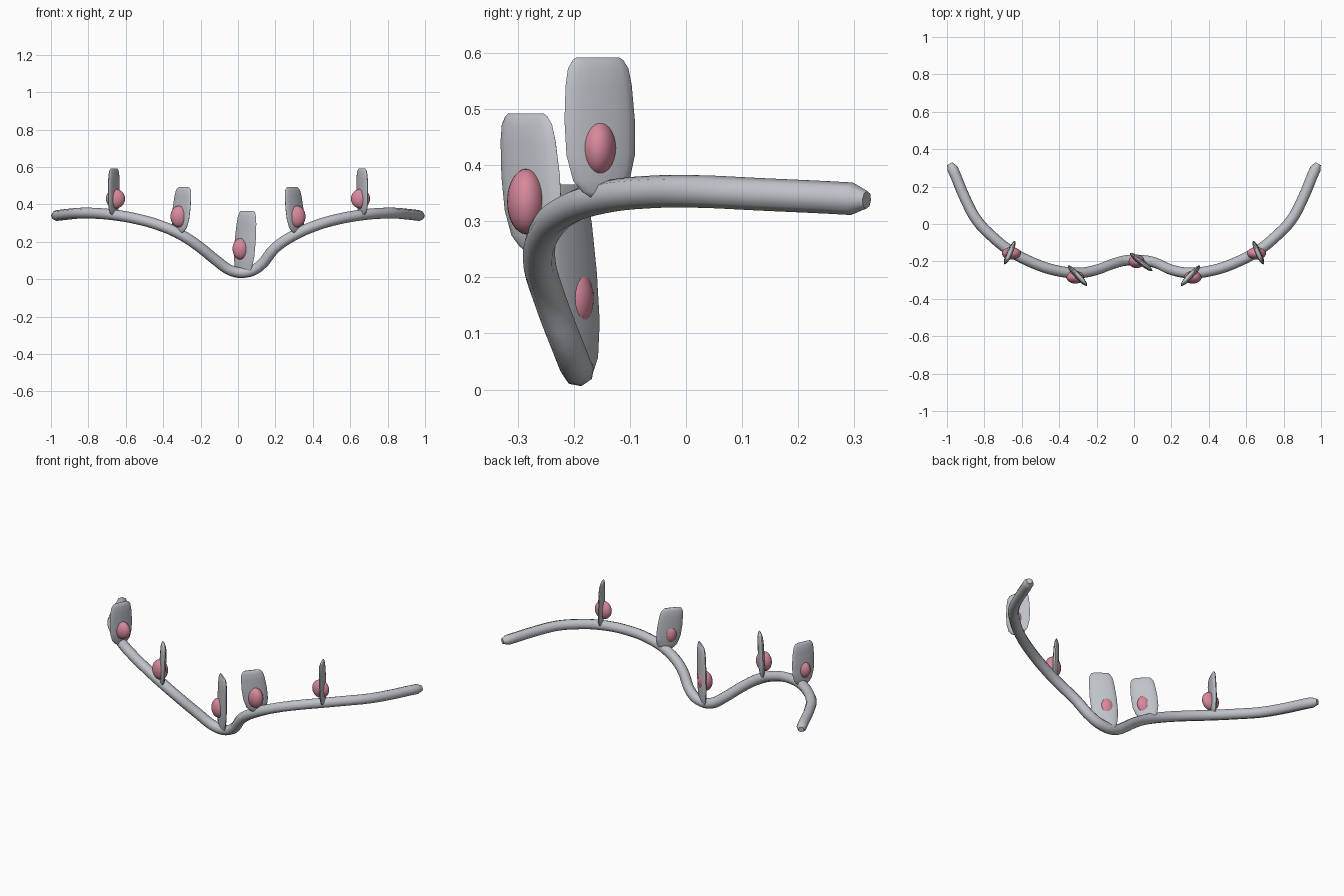
import bpy, bmesh, math
from mathutils import Vector

if "Cube" in bpy.data.objects:
    bpy.data.objects.remove(bpy.data.objects["Cube"])


def material(name, rgb):
    m = bpy.data.materials.new(name)
    m.diffuse_color = (*rgb, 1)
    m.use_nodes = True
    m.node_tree.nodes["Principled BSDF"].inputs["Base Color"].default_value = m.diffuse_color
    return m


SILVER = material("silver", (0.52, 0.54, 0.58))
PINK = material("rose pink", (0.68, 0.25, 0.33))


def finish(obj, mat, angle):
    obj.data.materials.clear()
    obj.data.materials.append(mat)
    bpy.ops.object.select_all(action='DESELECT')
    obj.select_set(True)
    bpy.context.view_layer.objects.active = obj
    bpy.ops.object.shade_smooth_by_angle(angle=math.radians(angle))


# Band: one swept tube that dips at the brow and sweeps back at both ends
side = [(0.20, -0.245, 0.168), (0.30, -0.262, 0.235), (0.42, -0.248, 0.288),
        (0.54, -0.208, 0.322), (0.66, -0.145, 0.343), (0.76, -0.065, 0.352),
        (0.84, 0.02, 0.353), (0.90, 0.13, 0.348), (0.97, 0.295, 0.34),
        (0.985, 0.322, 0.338)]
brow = [(-0.11, -0.212, 0.095), (-0.035, -0.194, 0.045), (0.04, -0.194, 0.036),
        (0.11, -0.206, 0.065)]
path = [(-x, y, z) for x, y, z in reversed(side)] + brow + side
curve = bpy.data.curves.new("band", 'CURVE')
curve.dimensions = '3D'
curve.bevel_depth = 0.029
curve.bevel_resolution = 2
curve.resolution_u = 4
curve.use_fill_caps = True
spline = curve.splines.new('BEZIER')
spline.bezier_points.add(len(path) - 1)
for i, (bp, co) in enumerate(zip(spline.bezier_points, path)):
    bp.co = co
    bp.handle_left_type = bp.handle_right_type = 'AUTO'
    bp.radius = 0.55 if i in (0, len(path) - 1) else 1.0
band = bpy.data.objects.new("band", curve)
bpy.context.collection.objects.link(band)
bpy.context.view_layer.objects.active = band
band.select_set(True)
bpy.ops.object.convert(target='MESH')
finish(bpy.context.object, SILVER, 50)

# Height fraction, width fraction and thickness fraction of a plate
OUTLINE = [(0, 0.3, 0.3), (0.04, 0.55, 0.6), (0.12, 0.8, 0.85), (0.3, 0.97, 1),
           (0.55, 1, 1), (0.8, 0.94, 0.95), (0.92, 0.86, 0.8),
           (0.98, 0.72, 0.5), (1, 0.6, 0.25)]


def plate(name, bottom, top, half_width, half_thick, direction):
    """Upright blade with a lens-shaped cross-section."""
    bottom, top = Vector(bottom), Vector(top)
    along = Vector((*direction, 0)).normalized()
    across = Vector((-along.y, along.x, 0))
    bm = bmesh.new()
    rings, n = [], 16
    for t, w, d in OUTLINE:
        c = bottom.lerp(top, t)
        rings.append([bm.verts.new(
            c + along * half_width * w * math.cos(a) + across * half_thick * d * math.sin(a))
            for a in (2 * math.pi * k / n for k in range(n))])
    for a, b in zip(rings, rings[1:]):
        for k in range(n):
            bm.faces.new((a[k], a[(k + 1) % n], b[(k + 1) % n], b[k]))
    bm.faces.new(rings[0][::-1])
    bm.faces.new(rings[-1])
    bmesh.ops.recalc_face_normals(bm, faces=bm.faces)
    me = bpy.data.meshes.new(name)
    bm.to_mesh(me)
    bm.free()
    obj = bpy.data.objects.new(name, me)
    bpy.context.collection.objects.link(obj)
    finish(obj, SILVER, 60)


def gem(name, loc, scale):
    bpy.ops.mesh.primitive_uv_sphere_add(segments=24, ring_count=16, location=loc)
    obj = bpy.context.object
    obj.name = name
    obj.scale = scale
    finish(obj, PINK, 60)


# Brow plate and gem
plate("centre_plate", (0.025, -0.19, 0.015), (0.05, -0.215, 0.365), 0.071, 0.016, (0.11, -0.085))
gem("centre_gem", (0.014, -0.2, 0.162), (0.043, 0.036, 0.057))

# Paired plates and gems
for s, label in ((-1, "left"), (1, "right")):
    plate(label + "_inner_plate", (s * 0.315, -0.267, 0.245), (s * 0.29, -0.285, 0.492),
          0.07, 0.016, (s * 0.09, 0.1))
    gem(label + "_inner_gem", (s * 0.314, -0.285, 0.335), (0.047, 0.034, 0.058))
    plate(label + "_outer_plate", (s * 0.666, -0.15, 0.342), (s * 0.663, -0.157, 0.592),
          0.069, 0.015, (s * 0.055, -0.12))
    gem(label + "_outer_gem", (s * 0.655, -0.157, 0.43), (0.051, 0.033, 0.052))
